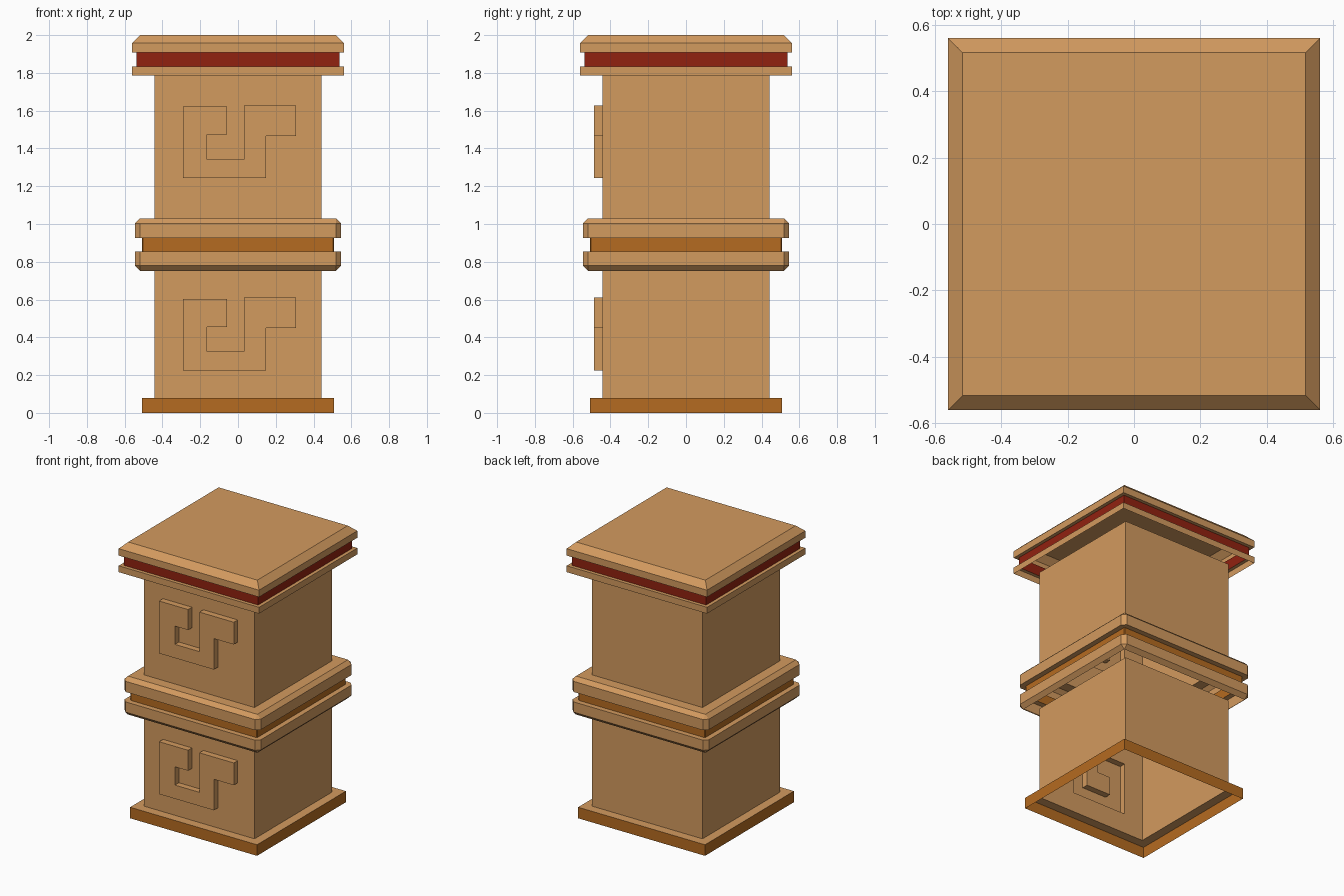
import bpy, bmesh

if "Cube" in bpy.data.objects:
    bpy.data.objects.remove(bpy.data.objects["Cube"])


def material(name, rgb):
    m = bpy.data.materials.new(name)
    m.diffuse_color = (*rgb, 1)
    m.use_nodes = True
    m.node_tree.nodes["Principled BSDF"].inputs["Base Color"].default_value = m.diffuse_color
    return m


TAN = material("tan_stone", (0.65, 0.325, 0.114))
ORANGE = material("orange_brown", (0.46, 0.147, 0.015))
RED = material("dark_red", (0.285, 0.016, 0.005))


def finish(name, bm, mats):
    me = bpy.data.meshes.new(name)
    bm.to_mesh(me)
    bm.free()
    for m in mats:
        me.materials.append(m)
    ob = bpy.data.objects.new(name, me)
    bpy.context.collection.objects.link(ob)
    return ob


def ring(bm, h, c, z):
    """Square of half width h with corners cut by c, counter-clockwise."""
    k = h - c
    pts = [(-k, -h), (k, -h), (h, -k), (h, k), (k, h), (-k, h), (-h, k), (-h, -k)]
    return [bm.verts.new((x, y, z)) for x, y in pts]


def shell(name, profile, accent, accent_steps, closed_top=False):
    """Open square shell following (half width, corner cut, z) upward."""
    bm = bmesh.new()
    rings = [ring(bm, *p) for p in profile]
    for s, (a, b) in enumerate(zip(rings, rings[1:])):
        for i in range(8):
            j = (i + 1) % 8
            f = bm.faces.new((a[i], a[j], b[j], b[i]))
            f.material_index = 1 if s in accent_steps else 0
    if closed_top:
        bm.faces.new(rings[-1])
    bmesh.ops.remove_doubles(bm, verts=bm.verts[:], dist=1e-5)
    return finish(name, bm, [TAN, accent])


W = 0.442       # shaft half width
RELIEF = 0.487  # front of the raised key pattern

# Key pattern outline (x, z) on the upper shaft
KEY = [(-0.291, 1.622), (-0.058, 1.622), (-0.058, 1.474), (-0.164, 1.474),
       (-0.164, 1.342), (0.032, 1.342), (0.032, 1.628), (0.307, 1.628),
       (0.307, 1.467), (0.148, 1.467), (0.148, 1.243), (-0.291, 1.243)]


def shaft(name, z0, z1, dz):
    bm = bmesh.new()
    lo = [bm.verts.new((x, y, z0)) for x, y in ((-W, -W), (W, -W), (W, W), (-W, W))]
    hi = [bm.verts.new((v.co.x, v.co.y, z1)) for v in lo]
    # right, back and left walls
    for i in (1, 2, 3):
        j = (i + 1) % 4
        bm.faces.new((lo[i], lo[j], hi[j], hi[i]))
    # front wall with the key pattern cut out of it
    back = [bm.verts.new((x, -W, z + dz)) for x, z in KEY]
    front = [bm.verts.new((x, -RELIEF, z + dz)) for x, z in KEY]
    edges = []
    for loop in ([lo[0], lo[1], hi[1], hi[0]], back):
        for a, b in zip(loop, loop[1:] + loop[:1]):
            edges.append(bm.edges.get((a, b)) or bm.edges.new((a, b)))
    bmesh.ops.triangle_fill(bm, edges=edges, use_beauty=True, normal=(0, -1, 0))
    bm.normal_update()
    for f in bm.faces:
        if f.calc_center_median().y < -W + 1e-4 and f.normal.y > 0.5:
            f.normal_flip()
    # raised key pattern
    n = len(KEY)
    for i in range(n):
        j = (i + 1) % n
        bm.faces.new((back[j], back[i], front[i], front[j]))
    bm.faces.new(front[::-1])
    return finish(name, bm, [TAN])


# Plinth
shell("base_plinth", [(0.508, 0, 0), (0.508, 0, 0.08), (W, 0, 0.08)], ORANGE, {0})

# Shafts
shaft("lower_shaft", 0.08, 0.752, -1.018)
shaft("upper_shaft", 1.03, 1.787, 0)

# Middle band with bevelled corners and recessed stripe
shell("middle_band", [
    (0.518, 0, 0.752), (0.546, 0.028, 0.78), (0.546, 0.028, 0.854),
    (0.508, 0.006, 0.854), (0.508, 0.006, 0.926), (0.546, 0.028, 0.926),
    (0.546, 0.028, 1.003), (0.518, 0, 1.03), (W, 0, 1.03)], ORANGE, {3})

# Cap with recessed red stripe
shell("cap", [
    (0.562, 0, 1.787), (0.562, 0, 1.833), (0.537, 0, 1.833), (0.537, 0, 1.907),
    (0.562, 0, 1.907), (0.562, 0, 1.957), (0.517, 0, 2.0)], RED, {2}, True)
